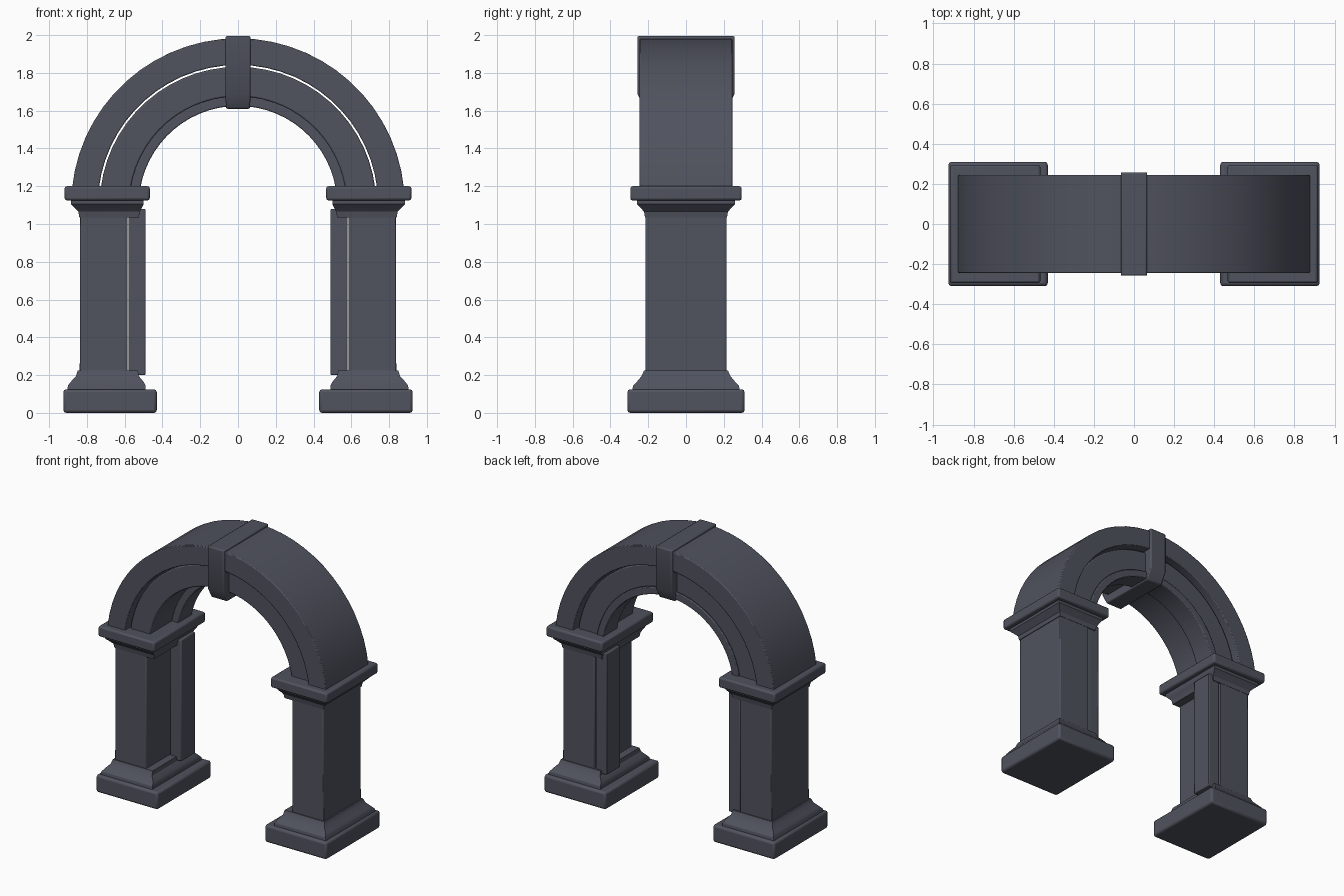
import bpy, bmesh, math

if "Cube" in bpy.data.objects:
    bpy.data.objects.remove(bpy.data.objects["Cube"])

slate = bpy.data.materials.new("dark slate")
slate.diffuse_color = (0.08, 0.085, 0.112, 1)
slate.use_nodes = True
slate.node_tree.nodes["Principled BSDF"].inputs["Base Color"].default_value = slate.diffuse_color


def finish(name, bm, bevel=0.0):
    bmesh.ops.recalc_face_normals(bm, faces=bm.faces)
    me = bpy.data.meshes.new(name)
    bm.to_mesh(me)
    bm.free()
    me.materials.append(slate)
    ob = bpy.data.objects.new(name, me)
    bpy.context.collection.objects.link(ob)
    if bevel:
        m = ob.modifiers.new("worn edges", 'BEVEL')
        m.width, m.segments = bevel, 2
        m.limit_method, m.angle_limit = 'ANGLE', math.radians(50)
    bpy.ops.object.select_all(action='DESELECT')
    ob.select_set(True)
    bpy.context.view_layer.objects.active = ob
    bpy.ops.object.shade_smooth_by_angle(angle=math.radians(30))
    return ob


def skin(bm, loops, caps=True):
    """Join a row of equally long vertex loops with quads."""
    rows = [[bm.verts.new(p) for p in lp] for lp in loops]
    for a, b in zip(rows, rows[1:]):
        for i in range(len(a)):
            j = (i + 1) % len(a)
            bm.faces.new((a[i], a[j], b[j], b[i]))
    if caps:
        bm.faces.new(rows[0][::-1])
        bm.faces.new(rows[-1])


def stack(name, side, levels, bevel=0.0):
    """Rectangular block from (z, x0, x1, y0, y1) levels, mirrored by side."""
    bm = bmesh.new()
    skin(bm, [[(side * x0, y0, z), (side * x1, y0, z), (side * x1, y1, z), (side * x0, y1, z)]
              for z, x0, x1, y0, y1 in levels])
    return finish(name, bm, bevel)


def arch(name, r0, r1, y0, y1, bevel=0.0, steps=28, zc=1.10, spring=1.19):
    """Ring segment standing on the capitals."""
    bm = bmesh.new()
    loops = []
    for i in range(steps + 1):
        lp = []
        for r, y in ((r0, y0), (r1, y0), (r1, y1), (r0, y1)):
            a0 = math.asin((spring - zc) / r)
            a = a0 + (math.pi - 2 * a0) * i / steps
            lp.append((r * math.cos(a), y, zc + r * math.sin(a)))
        loops.append(lp)
    skin(bm, loops)
    return finish(name, bm, bevel)


# two columns
for label, s in (("left", -1), ("right", 1)):
    stack(label + "_plinth", s, [(0, .43, .925, -.31, .31), (.125, .43, .925, -.31, .31)], .015)
    # tapered moulding above the plinth
    stack(label + "_base_moulding", s, [
        (.12, .49, .905, -.285, .285), (.145, .49, .9, -.28, .28),
        (.165, .50, .885, -.26, .26), (.195, .525, .858, -.235, .235),
        (.225, .53, .848, -.222, .222)])
    # main shaft and the narrower strip behind its inner side
    stack(label + "_shaft", s, [(.2, .585, .838, -.215, .215), (1.08, .585, .835, -.215, .215)], .006)
    stack(label + "_pilaster", s, [(.2, .49, .58, .05, .21), (1.08, .49, .58, .05, .21)], .006)
    # flared capital and its slab
    stack(label + "_capital_moulding", s, [
        (1.035, .525, .84, -.217, .217), (1.065, .52, .845, -.222, .222),
        (1.085, .51, .865, -.24, .24), (1.105, .50, .885, -.26, .26),
        (1.14, .50, .885, -.26, .26)])
    stack(label + "_capital_slab", s, [(1.125, .467, .918, -.295, .295), (1.2, .467, .918, -.295, .295)], .012)

# three stepped arch rings
arch("outer_arch", .742, .883, -.245, .245, .006)
arch("middle_arch", .575, .732, -.20, .20, .008)
arch("inner_arch_lining", .525, .578, .05, .21, .006)

# keystone with tapered foot
stack("keystone", 1, [
    (1.61, -.064, .064, -.215, .215), (1.69, -.066, .066, -.258, .258),
    (1.995, -.066, .066, -.258, .258)], .008)
